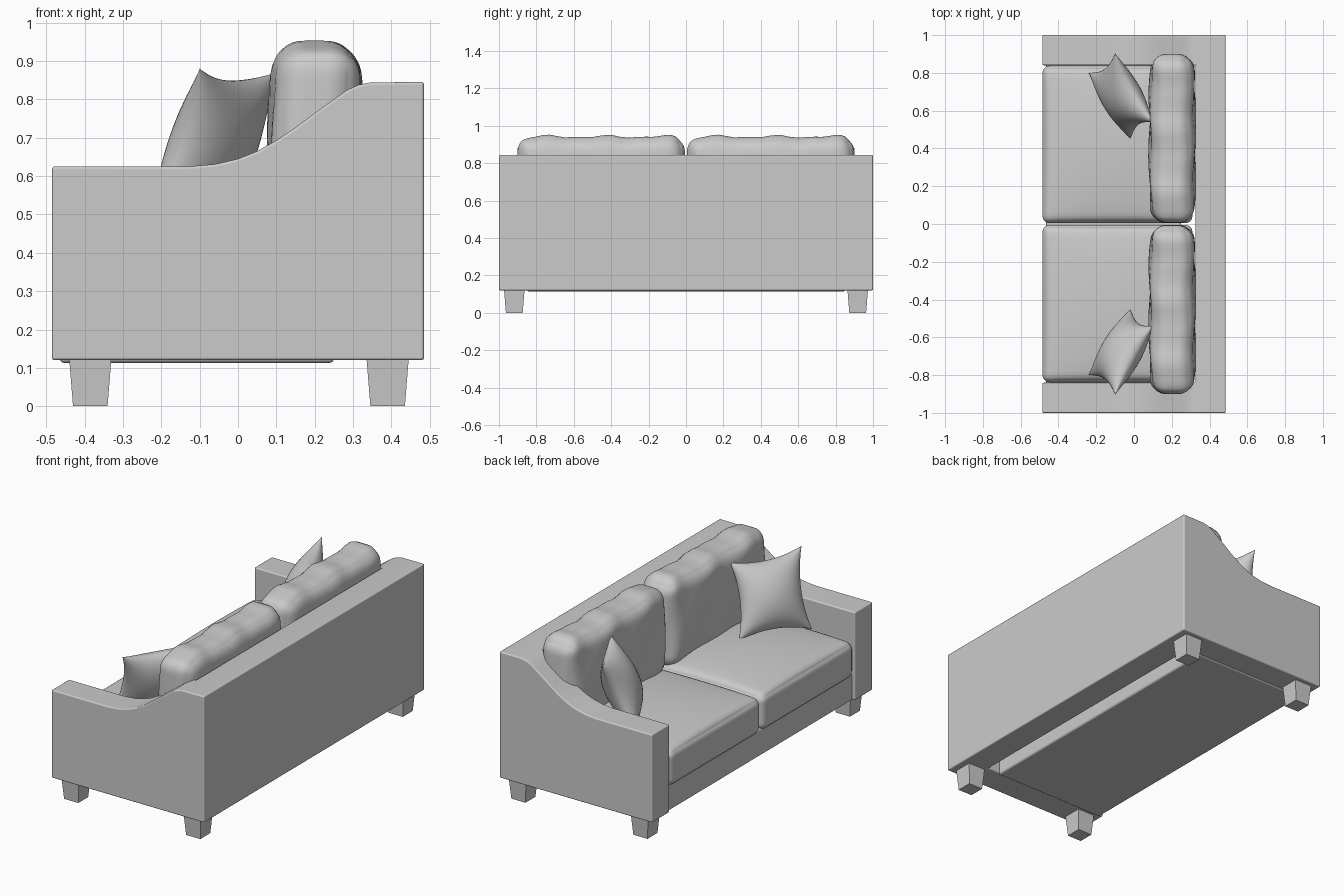
import bpy, bmesh
from math import sin, pi
from mathutils import Vector

if "Cube" in bpy.data.objects:
    bpy.data.objects.remove(bpy.data.objects["Cube"])


def add_object(name, bm, bevel=0.0):
    bmesh.ops.recalc_face_normals(bm, faces=bm.faces[:])
    me = bpy.data.meshes.new(name)
    bm.to_mesh(me)
    bm.free()
    ob = bpy.data.objects.new(name, me)
    bpy.context.collection.objects.link(ob)
    if bevel:
        add_bevel(ob, bevel)
    return ob


def add_bevel(ob, width):
    m = ob.modifiers.new("soft_edges", 'BEVEL')
    m.width, m.segments = width, 4
    m.limit_method, m.angle_limit = 'ANGLE', 0.8
    m.harden_normals = True


def smooth(ob, angle=0.7):
    bpy.ops.object.select_all(action='DESELECT')
    ob.select_set(True)
    bpy.context.view_layer.objects.active = ob
    bpy.ops.object.shade_smooth_by_angle(angle=angle)


def box(name, lo, hi, bevel=0.0):
    bm = bmesh.new()
    bmesh.ops.create_cube(bm, size=1)
    for v in bm.verts:
        v.co = Vector([lo[i] + (v.co[i] + .5) * (hi[i] - lo[i]) for i in range(3)])
    return add_object(name, bm, bevel)


def cushion(name, lo, hi, r, shape):
    """Rounded box with dense edges; shape(p, u) puffs it, u being -1..1 coordinates."""
    bm = bmesh.new()
    bmesh.ops.create_cube(bm, size=2)
    bmesh.ops.subdivide_edges(bm, edges=bm.edges[:], cuts=27, use_grid_fill=True)
    lo, hi = Vector(lo), Vector(hi)
    mid, half = (lo + hi) / 2, (hi - lo) / 2
    for v in bm.verts:
        u = Vector([sin(c * pi / 2) for c in v.co])
        p = Vector([u[i] * half[i] for i in range(3)])
        core = Vector([max(-half[i] + r, min(half[i] - r, p[i])) for i in range(3)])
        p = core + (p - core).normalized() * r
        v.co = mid + shape(p, u)
    smooth(add_object(name, bm), 1.2)


# Body: swooping arm profile run across the width, seat bay cut out
profile = [(-.485, .12), (-.485, .625), (-.13, .625), (-.06, .631), (0, .645),
           (.05, .665), (.1, .693), (.15, .727), (.2, .764), (.25, .80),
           (.285, .825), (.315, .838), (.345, .844), (.485, .845), (.485, .12)]
bm = bmesh.new()
face = bm.faces.new([bm.verts.new((x, -1, z)) for x, z in profile])
ext = bmesh.ops.extrude_face_region(bm, geom=[face])
bmesh.ops.translate(bm, vec=(0, 2, 0),
                    verts=[g for g in ext['geom'] if isinstance(g, bmesh.types.BMVert)])
body = add_object("arms_and_back", bm)
cutter = box("seat_bay_cutter", (-.7, -.84, -.1), (.325, .84, 1.2))
cutter.hide_render = True
cutter.hide_set(True)
cut = body.modifiers.new("seat_bay", 'BOOLEAN')
cut.object, cut.operation, cut.solver = cutter, 'DIFFERENCE', 'EXACT'
add_bevel(body, .02)
smooth(body)

# Base under the seat
smooth(box("seat_base", (-.465, -.85, .113), (.25, .85, .27), .012))


def seat_shape(p, u):
    crown = (1 - u.x ** 2) * (1 - u.y ** 2)
    p.z += (.045 if u.z > 0 else 0) * max(0, u.z) * crown ** .6
    return p


def back_shape(p, u):
    p.x += .018 * u.x * (1 - u.y ** 4) * (1 - u.z ** 2)
    p.z += max(0, u.z) * (.006 * sin(9 * u.y + 1) + .004 * sin(17 * u.y))
    p.x += .005 * sin(8 * u.y + 3 * u.z)
    return p


def pillow(name, s):
    # corners: bottom outer, bottom inner, top inner, top outer
    a, b, c, d = [Vector((x, s * y, z)) for x, y, z in
                  ((-.24, .80, .48), (-.02, .45, .49), (.10, .54, .87), (-.10, .905, .88))]
    normal = (b - a).cross(d - a).normalized()
    n = 24
    bm = bmesh.new()
    for side in (-1, 1):
        rows = []
        for i in range(n + 1):
            row = []
            for j in range(n + 1):
                u, v = sin((i / n - .5) * pi), sin((j / n - .5) * pi)
                pu = u * (1 - .17 * (1 - v * v))
                pv = v * (1 - .15 * (1 - u * u))
                fu, fv = (pu + 1) / 2, (pv + 1) / 2
                p = a.lerp(b, fu).lerp(d.lerp(c, fu), fv)
                t = .095 * max(0, (1 - u * u) * (1 - v * v)) ** .55
                row.append(bm.verts.new(p + normal * side * t))
            rows.append(row)
        for i in range(n):
            for j in range(n):
                bm.faces.new((rows[i][j], rows[i + 1][j], rows[i + 1][j + 1], rows[i][j + 1]))
    bmesh.ops.remove_doubles(bm, verts=bm.verts[:], dist=.00005)
    smooth(add_object(name, bm), 1.2)


# Cushions, pillows and legs, one set per side
for s, side in ((-1, "right"), (1, "left")):
    ys = sorted((s * .004, s * .838))
    cushion("seat_cushion_" + side, (-.485, ys[0], .255), (.31, ys[1], .458), .04, seat_shape)
    ys = sorted((s * .006, s * .90))
    cushion("back_cushion_" + side, (.098, ys[0], .44), (.308, ys[1], .943), .075, back_shape)
    pillow("throw_pillow_" + side, s)
    for x, end in ((-.385, "front"), (.39, "rear")):
        bm = bmesh.new()
        bmesh.ops.create_cube(bm, size=1)
        for v in bm.verts:
            w = .11 if v.co.z > 0 else .09
            v.co = (x + v.co.x * w, s * .918 + v.co.y * w, .125 if v.co.z > 0 else 0)
        add_object("leg_" + end + "_" + side, bm)
